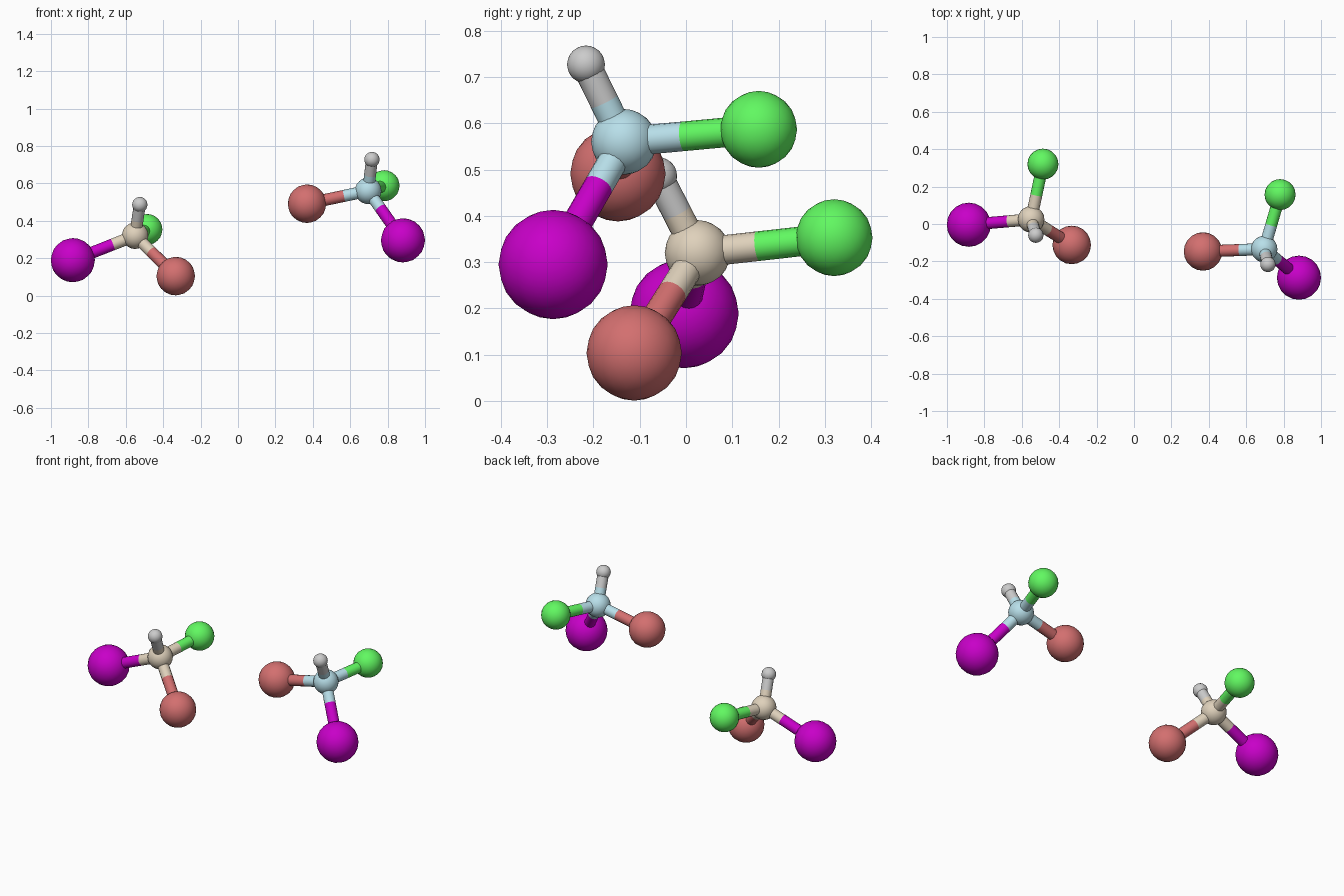
import bpy
from mathutils import Vector

if "Cube" in bpy.data.objects:
    bpy.data.objects.remove(bpy.data.objects["Cube"])

# colours (hydrogen stays plain grey)
COLOURS = {
    "beige_carbon": (0.74, 0.64, 0.50, 1),
    "blue_carbon": (0.48, 0.74, 0.82, 1),
    "chlorine": (0.12, 0.94, 0.12, 1),
    "bromine": (0.65, 0.16, 0.16, 1),
    "iodine": (0.58, 0.0, 0.58, 1),
}
MATS = {}
for key, col in COLOURS.items():
    MATS[key] = bpy.data.materials.new(key)
    MATS[key].diffuse_color = col

# element: (atom radius, where the bond changes colour, as a fraction from carbon)
ELEMENTS = {
    "hydrogen": (0.041, 0.52),
    "chlorine": (0.083, 0.44),
    "bromine": (0.103, 0.40),
    "iodine": (0.118, 0.36),
}
CARBON_R = 0.071
BOND_R = 0.032


def finish(name, key):
    ob = bpy.context.object
    ob.name = name
    if key in MATS:
        ob.data.materials.append(MATS[key])
    bpy.ops.object.shade_smooth_by_angle(angle=0.8)
    return ob


def atom(name, key, pos, r):
    bpy.ops.mesh.primitive_ico_sphere_add(subdivisions=3, radius=r, location=pos)
    return finish(name, key)


def half_bond(name, key, a, b):
    d = b - a
    bpy.ops.mesh.primitive_cylinder_add(vertices=16, radius=BOND_R, depth=d.length,
                                        location=(a + b) / 2)
    ob = finish(name, key)
    ob.rotation_mode = 'QUATERNION'
    ob.rotation_quaternion = d.to_track_quat('Z', 'Y')


def molecule(side, carbon_key, centre, arms):
    c = Vector(centre)
    atom(side + "_carbon_atom", carbon_key, c, CARBON_R)
    for el, pos in arms.items():
        r, split = ELEMENTS[el]
        p = Vector(pos)
        atom(f"{side}_{el}_atom", el, p, r)
        # each bond is two coloured halves, ending inside the atoms
        u = (p - c).normalized()
        mid = c.lerp(p, split)
        half_bond(f"{side}_{el}_bond_inner", carbon_key, c + u * CARBON_R * 0.6, mid)
        half_bond(f"{side}_{el}_bond_outer", el, mid, p - u * r * 0.6)


# left molecule and its mirror-image partner
molecule("left", "beige_carbon", (-0.55, 0.025, 0.32), {
    "hydrogen": (-0.525, -0.06, 0.486),
    "chlorine": (-0.487, 0.32, 0.353),
    "bromine": (-0.333, -0.112, 0.104),
    "iodine": (-0.883, -0.004, 0.189),
})
molecule("right", "blue_carbon", (0.696, -0.134, 0.56), {
    "hydrogen": (0.716, -0.216, 0.727),
    "chlorine": (0.781, 0.157, 0.587),
    "bromine": (0.369, -0.147, 0.491),
    "iodine": (0.882, -0.287, 0.295),
})

for m in bpy.data.materials:
    if m.users and not m.is_grease_pencil:
        m.use_nodes = True
        m.node_tree.nodes["Principled BSDF"].inputs["Base Color"].default_value = m.diffuse_color
